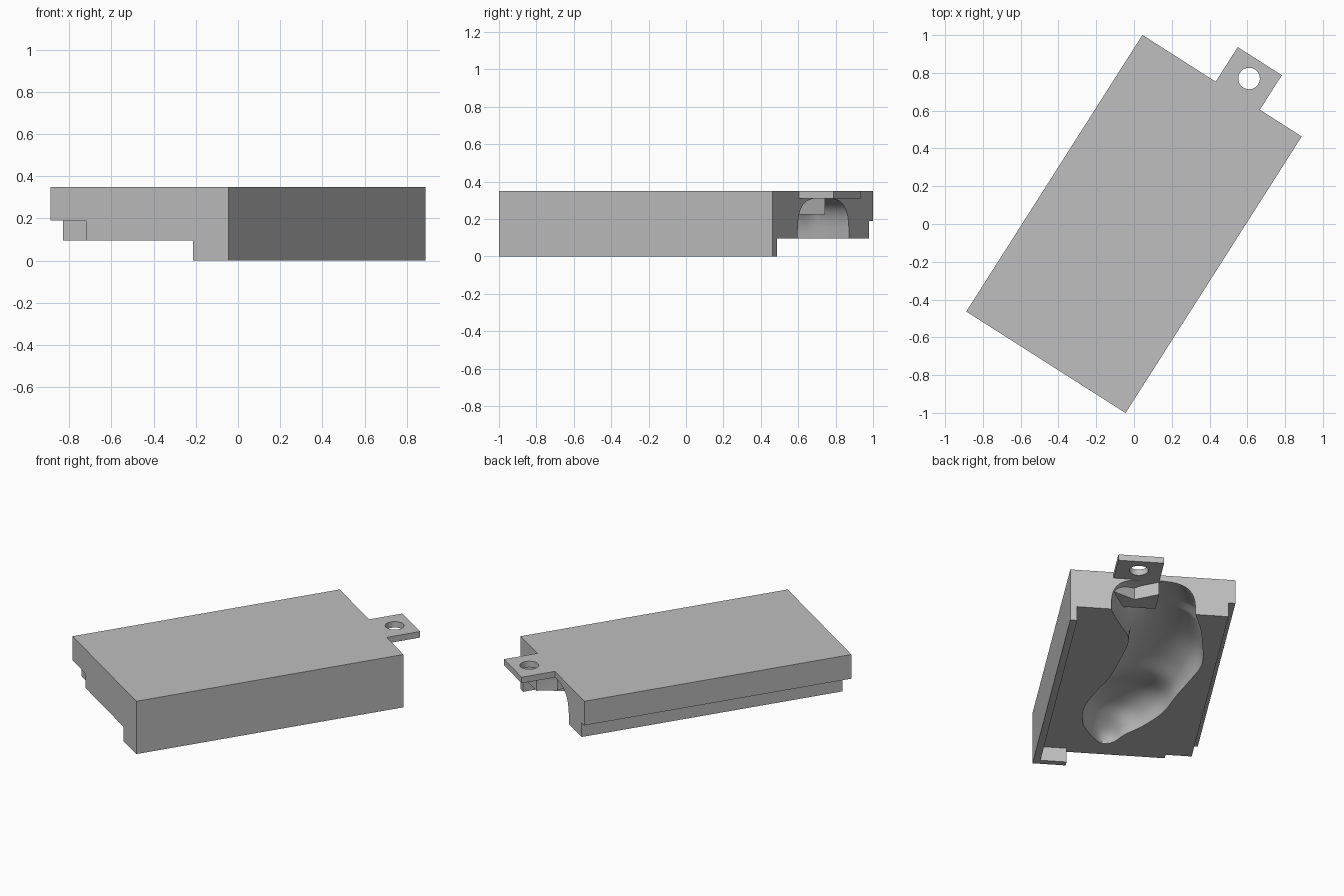
import bpy, bmesh, math
from mathutils import Matrix, Vector

if "Cube" in bpy.data.objects:
    bpy.data.objects.remove(bpy.data.objects["Cube"], do_unlink=True)

grey = bpy.data.materials.new("plain grey")
grey.use_nodes = True
grey.diffuse_color = (0.52, 0.52, 0.52, 1)
grey.node_tree.nodes["Principled BSDF"].inputs["Base Color"].default_value = (0.52, 0.52, 0.52, 1)


def make_object(name, rings):
    """Solid skinned through a list of equal-length rings."""
    bm = bmesh.new()
    loops = [[bm.verts.new(p) for p in ring] for ring in rings]
    for a, b in zip(loops, loops[1:]):
        for i in range(len(a)):
            j = (i + 1) % len(a)
            bm.faces.new((a[i], a[j], b[j], b[i]))
    bm.faces.new(loops[0])
    bm.faces.new(loops[-1])
    bmesh.ops.recalc_face_normals(bm, faces=bm.faces)
    mesh = bpy.data.meshes.new(name)
    bm.to_mesh(mesh)
    bm.free()
    mesh.materials.append(grey)
    obj = bpy.data.objects.new(name, mesh)
    bpy.context.collection.objects.link(obj)
    return obj


def prism(name, outline, low, high):
    return make_object(name, [[(x, y, z) for x, y in outline] for z in (low, high)])


def rect(x0, x1, y0, y1):
    return [(x0, y0), (x1, y0), (x1, y1), (x0, y1)]


def combine(target, tool, operation):
    """Apply a boolean and discard the helper."""
    tool.hide_render = True
    mod = target.modifiers.new("boolean", "BOOLEAN")
    mod.operation, mod.solver, mod.object = operation, "EXACT", tool
    bpy.context.view_layer.objects.active = target
    bpy.ops.object.modifier_apply(modifier=mod.name)
    bpy.data.objects.remove(tool, do_unlink=True)


def spline(points, steps):
    """Smooth rows of numbers with a Catmull-Rom curve."""
    rows = [Vector(p) for p in points]
    rows = [rows[0]] + rows + [rows[-1]]
    out = []
    for a, b, c, d in zip(rows, rows[1:], rows[2:], rows[3:]):
        for k in range(steps):
            t = k / steps
            out.append(b + (c - a) * t / 2 + (a * 2 - b * 5 + c * 4 - d) * t * t / 2
                       + (b * 3 - a - c * 3 + d) * t ** 3 / 2)
    return out + [rows[-1]]


# Main block, built square to the axes and turned at the end
half_w, half_l, top, lip = 0.5, 0.868, 0.35, 0.042
parting = 0.095
block = prism("mould_block", rect(-half_w, half_w, -half_l, half_l), 0, top)


# Stepped rims: raised lip on one side, matching rebate on the other
def rim_cut(corner, side):
    y = lip - half_l
    return [(-0.6, -1), (corner, -1), (corner, y), (side, y), (side, 1), (-0.6, 1)]


combine(block, prism("lip_cutter", rim_cut(0.3, half_w - lip), -0.1, parting), "DIFFERENCE")
combine(block, prism("rebate_cutter", rim_cut(-0.3, lip - half_w), -0.1, 0.19), "DIFFERENCE")

# Hollow: position along length, left edge, right edge, ceiling
sections = [
    (-0.74, 0.06, 0.10, 0.11), (-0.70, 0.02, 0.14, 0.16), (-0.61, -0.03, 0.20, 0.21),
    (-0.50, -0.12, 0.245, 0.25), (-0.32, -0.22, 0.257, 0.265), (-0.12, -0.27, 0.21, 0.24),
    (0.05, -0.32, 0.155, 0.27), (0.28, -0.375, 0.118, 0.30), (0.52, -0.345, 0.10, 0.31),
    (0.70, -0.31, 0.18, 0.312), (0.86, -0.26, 0.25, 0.312), (0.95, -0.25, 0.25, 0.312)]
rings = []
for y, left, right, ceiling in spline(sections, 5):
    mid, half, height = (left + right) / 2, (right - left) / 2, ceiling - parting
    power = 0.6 if y > 0.6 else 0.85
    ring = [(left, y, 0.08)]
    for i in range(25):
        a = math.pi * (1 - i / 24)
        c, s = math.cos(a), max(math.sin(a), 0)
        ring.append((mid + half * math.copysign(abs(c) ** power, c), y,
                     parting + height * s ** power))
    rings.append(ring + [(right, y, 0.08)])
combine(block, make_object("hollow_cutter", rings), "DIFFERENCE")

# Hanging tab and the V-faced seat beneath it
tab_left, tab_right, tab_mid = -0.04, 0.237, 0.10
seat = [(tab_left, 0.68), (0.26, 0.68), (0.26, 0.855), (tab_right, 0.855),
        (tab_mid, 0.775), (tab_left, 0.855)]
combine(block, prism("nut_seat", seat, 0.225, top), "UNION")
combine(block, prism("tab", rect(tab_left, tab_right, 0.72, 1.085), 0.31, top), "UNION")
hole = [(tab_mid + 0.057 * math.cos(i * math.tau / 40),
         0.977 + 0.057 * math.sin(i * math.tau / 40)) for i in range(40)]
combine(block, prism("hole_cutter", hole, 0.25, 0.4), "DIFFERENCE")

# Turn into place and smooth the curved surfaces
block.data.transform(Matrix.Rotation(math.radians(-32.5), 4, "Z"))
bpy.ops.object.select_all(action="DESELECT")
block.select_set(True)
bpy.context.view_layer.objects.active = block
bpy.ops.object.shade_smooth_by_angle(angle=math.radians(35))
